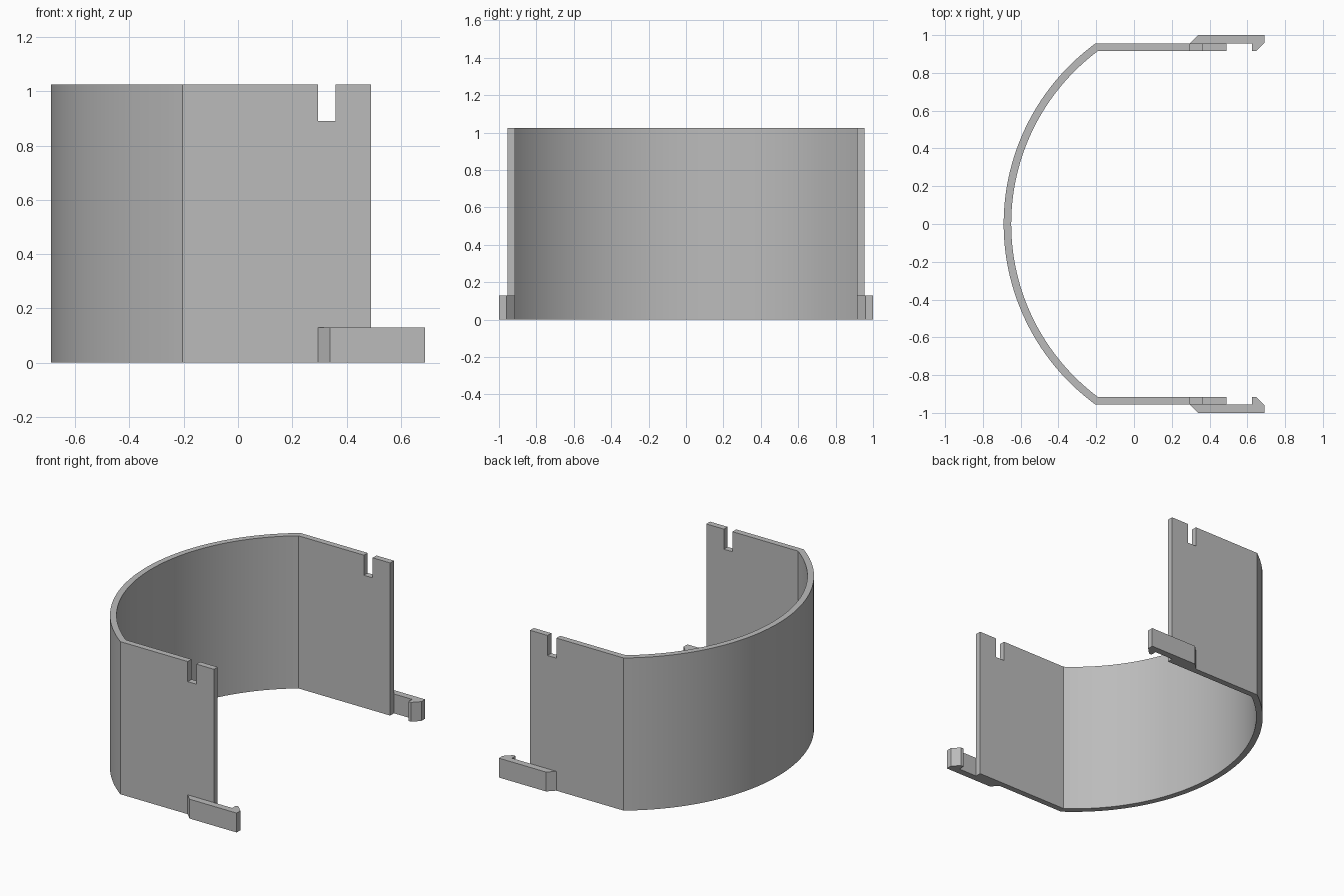
import bpy, bmesh, math

default = bpy.data.objects.get("Cube")
if default:
    bpy.data.objects.remove(default, do_unlink=True)

HEIGHT = 1.025
HALF_OUT, HALF_IN = 0.955, 0.915      # outer and inner faces of the straight walls
ARC_X, R_OUT, R_IN = 0.493, 1.183, 1.143
WALL_END = 0.49
CLIP_HEIGHT = 0.13

grey = bpy.data.materials.new("plain grey")
grey.use_nodes = True
grey.diffuse_color = (0.5, 0.5, 0.5, 1)
grey.node_tree.nodes["Principled BSDF"].inputs["Base Color"].default_value = (0.5, 0.5, 0.5, 1)


def prism(name, outline, z0, z1):
    """Extrude a flat outline upward into a solid."""
    bm = bmesh.new()
    face = bm.faces.new([bm.verts.new((x, y, z0)) for x, y in outline])
    top = bmesh.ops.extrude_face_region(bm, geom=[face])["geom"]
    bmesh.ops.translate(bm, vec=(0, 0, z1 - z0),
                        verts=[v for v in top if isinstance(v, bmesh.types.BMVert)])
    bmesh.ops.recalc_face_normals(bm, faces=bm.faces)
    mesh = bpy.data.meshes.new(name)
    bm.to_mesh(mesh)
    bm.free()
    obj = bpy.data.objects.new(name, mesh)
    bpy.context.collection.objects.link(obj)
    mesh.materials.append(grey)
    return obj


def arc(radius, half_width, steps=64):
    """Bulging end arc, from the +y wall to the -y wall."""
    half = math.asin(half_width / radius)
    angles = [half - 2 * half * i / steps for i in range(steps + 1)]
    return [(ARC_X - radius * math.cos(a), radius * math.sin(a)) for a in angles]


# Curved shell with its two straight walls
outer = [(WALL_END, HALF_OUT)] + arc(R_OUT, HALF_OUT) + [(WALL_END, -HALF_OUT)]
inner = [(WALL_END, HALF_IN)] + arc(R_IN, HALF_IN) + [(WALL_END, -HALF_IN)]
shell = prism("curved_shell", outer + inner[::-1], 0, HEIGHT)

# Slots in the top edge of both walls
slot = prism("slot_cutter", [(0.295, -1.1), (0.36, -1.1), (0.36, 1.1), (0.295, 1.1)], 0.89, 1.2)
slot.hide_render = True
cut = shell.modifiers.new("slots", "BOOLEAN")
cut.object = slot
cut.operation = "DIFFERENCE"
cut.solver = "EXACT"
bpy.ops.object.select_all(action="DESELECT")
shell.select_set(True)
bpy.context.view_layer.objects.active = shell
bpy.ops.object.modifier_apply(modifier=cut.name)
bpy.data.objects.remove(slot, do_unlink=True)
bpy.ops.object.shade_smooth_by_angle(angle=math.radians(20))

# Hooked clips at the foot of each wall
hook = [(0.295, HALF_OUT), (0.34, 1.0), (0.69, 1.0), (0.69, 0.96),
        (0.645, HALF_IN), (0.625, HALF_IN), (0.625, HALF_OUT)]
for name, side in (("left_clip", 1), ("right_clip", -1)):
    prism(name, [(x, side * y) for x, y in hook], 0, CLIP_HEIGHT)
